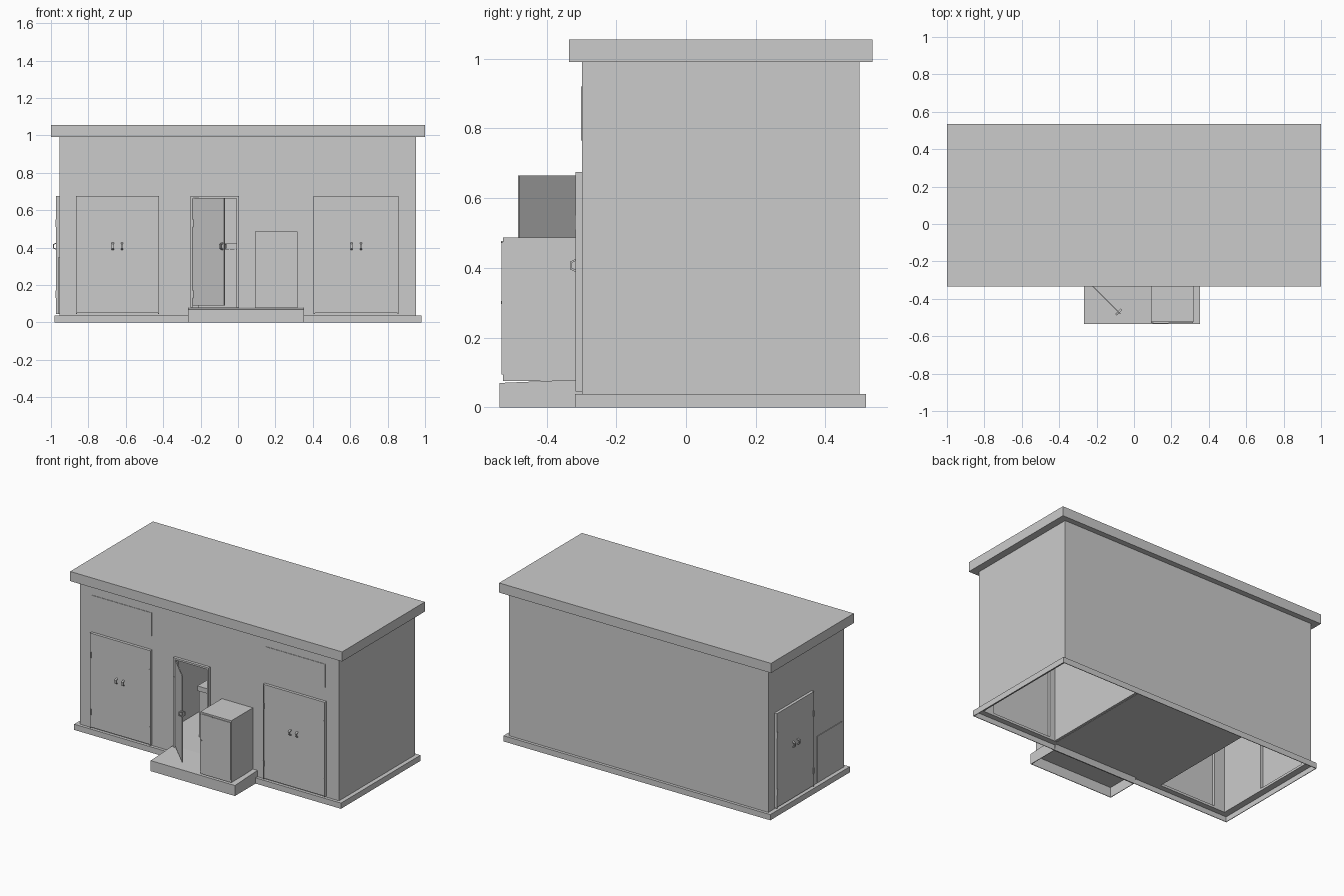
import bpy, bmesh, math
from mathutils import Matrix, Vector

default = bpy.data.objects.get("Cube")
if default:
    bpy.data.objects.remove(default, do_unlink=True)

GREY = (0.6, 0.6, 0.6, 1)
paint = bpy.data.materials.new("light_grey")
paint.use_nodes = True
paint.diffuse_color = GREY
paint.node_tree.nodes["Principled BSDF"].inputs["Base Color"].default_value = GREY

FLAT = Matrix.Identity(4)


def finish(name, bm, place):
    bmesh.ops.transform(bm, matrix=place, verts=bm.verts)
    bmesh.ops.recalc_face_normals(bm, faces=bm.faces)
    mesh = bpy.data.meshes.new(name)
    bm.to_mesh(mesh)
    bm.free()
    mesh.materials.append(paint)
    obj = bpy.data.objects.new(name, mesh)
    bpy.context.collection.objects.link(obj)
    return obj


def box(name, xs, ys, zs, place=FLAT):
    """Box between pairs of x, y and z limits."""
    bm = bmesh.new()
    bmesh.ops.create_cube(bm, size=1)
    for v in bm.verts:
        v.co = Vector([(a + b) / 2 + c * (b - a) for c, (a, b) in zip(v.co, (xs, ys, zs))])
    return finish(name, bm, place)


def prism(name, outline, xs, place=FLAT):
    """Outline of (y, z) points extruded along x."""
    bm = bmesh.new()
    face = bm.faces.new([bm.verts.new((xs[0], y, z)) for y, z in outline])
    new = bmesh.ops.extrude_face_region(bm, geom=[face])["geom"]
    bmesh.ops.translate(bm, vec=(xs[1] - xs[0], 0, 0),
                        verts=[g for g in new if isinstance(g, bmesh.types.BMVert)])
    return finish(name, bm, place)


def cut(target, limits):
    """Subtract boxes given by their x, y and z limits."""
    for limit in limits:
        cutter = box("cutter", *limit)
        mod = target.modifiers.new("cut", "BOOLEAN")
        mod.operation, mod.solver, mod.object = "DIFFERENCE", "EXACT", cutter
        bpy.context.view_layer.objects.active = target
        bpy.ops.object.modifier_apply(modifier=mod.name)
        bpy.data.objects.remove(cutter, do_unlink=True)


def handle(name, x, place):
    """Bent pull handle standing off a leaf."""
    outline = [(-0.016, 0.427), (-0.035, 0.418), (-0.035, 0.396), (-0.016, 0.387),
               (-0.016, 0.393), (-0.030, 0.400), (-0.030, 0.414), (-0.016, 0.421)]
    prism(name, outline, (x - 0.006, x + 0.006), place)


def frame(name, half, z0, z1, place, rim):
    """Rim of a doorway, open at the bottom sill."""
    depth = (-0.019, 0.02)
    for side in (-1, 1):
        box(name + "_jamb", sorted((side * half, side * (half - rim))), depth, (z0, z1), place)
    box(name + "_head", (rim - half, half - rim), depth, (z1 - rim, z1), place)


def hinges(name, x, place):
    for z in (0.15, 0.53):
        box(name + "_hinge", (x - 0.004, x + 0.004), (-0.021, -0.01), (z - 0.02, z + 0.02), place)


def double_door(name, half, place):
    """Two closed leaves with handles and hinges."""
    frame(name, half, 0.045, 0.675, place, 0.006)
    for side in (-1, 1):
        box(name + "_leaf", sorted((0, side * (half - 0.006))),
            (-0.017, 0.0), (0.05, 0.669), place)
        handle(name + "_handle", side * 0.025, place)
        hinges(name, side * (half - 0.005), place)


# Hollow walls, open below, with partitions between three rooms
walls = box("walls", (-0.955, 0.952), (-0.298, 0.498), (0.036, 0.993))
cut(walls, [((-0.935, -0.43), (-0.278, 0.478), (0, 1.1)),
            ((-0.415, 0.365), (-0.278, 0.478), (0, 1.1)),
            ((0.38, 0.932), (-0.278, 0.478), (0, 1.1)),
            ((-0.857, -0.433), (-0.35, -0.25), (0.05, 0.67)),
            ((0.417, 0.853), (-0.35, -0.25), (0.05, 0.67)),
            ((-0.243, -0.007), (-0.35, -0.25), (0.08, 0.665)),
            ((-1, -0.9), (0.053, 0.427), (0.05, 0.67))])

# Hollow plinth with a ledge, open under the two outer rooms
plinth = box("plinth", (-0.982, 0.98), (-0.318, 0.517), (0, 0.038))
cut(plinth, [((-0.978, 0.976), (-0.314, 0.513), (-0.1, 0.034)),
             ((-0.935, -0.44), (-0.278, 0.478), (-0.1, 0.1)),
             ((0.365, 0.932), (-0.278, 0.478), (-0.1, 0.1))])
box("middle_floor", (-0.43, 0.37), (-0.29, 0.485), (0.036, 0.08))
box("roof", (-1, 1), (-0.335, 0.535), (0.991, 1.055))

# Sloped porch slab, hollow below
porch = prism("porch", [(-0.535, 0), (-0.318, 0), (-0.298, 0.04), (-0.298, 0.08), (-0.535, 0.07)],
              (-0.268, 0.352))
cut(porch, [((-0.264, 0.348), (-0.531, -0.322), (-0.1, 0.066))])

# Double doors on the front and on the right end, with plates above
front_left = Matrix.Translation((0.632, -0.298, 0))
front_right = Matrix.Translation((-0.645, -0.298, 0))
side = Matrix.Translation((-0.955, 0.24, 0)) @ Matrix.Rotation(-math.pi / 2, 4, "Z")
double_door("left_door", 0.227, front_left)
double_door("right_door", 0.222, front_right)
double_door("side_door", 0.195, side)
for place in (front_left, front_right):
    box("vent_plate", (-0.22, 0.22), (-0.003, 0.005), (0.765, 0.92), place)

# Low hatch beside the end door
box("side_hatch", (0.25, 0.51), (-0.004, 0.005), (0.045, 0.35), side)

# Entrance with a leaf swung half open
entrance = Matrix.Translation((-0.125, -0.298, 0))
frame("entrance", 0.13, 0.08, 0.675, entrance, 0.012)
swing = Matrix.Translation((-0.241, -0.312, 0)) @ Matrix.Rotation(-math.pi / 4, 4, "Z")
box("entrance_leaf", (0, 0.238), (-0.003, 0.003), (0.09, 0.665), swing)
for turn in (0, math.pi):
    flip = Matrix.Translation((0.225, 0, 0)) @ Matrix.Rotation(turn, 4, "Z")
    handle("entrance_handle", 0, swing @ flip @ Matrix.Translation((0, 0.014, 0)))
hinges("entrance", -0.118, entrance)

# Counter inside the middle room
box("counter_top", (-0.215, 0.1), (-0.12, 0.15), (0.39, 0.422))
box("counter_body", (-0.21, 0.08), (-0.11, 0.14), (0.08, 0.39))
for x in (-0.045, -0.015):
    box("counter_rail", (x - 0.003, x + 0.003), (-0.116, -0.11), (0.1, 0.39))

# Equipment cabinet on the porch
box("cabinet", (0.09, 0.318), (-0.525, -0.29), (0.076, 0.487))
box("cabinet_panel", (0.092, 0.316), (-0.529, -0.52), (0.095, 0.475))
box("cabinet_lock", (0.099, 0.105), (-0.531, -0.525), (0.297, 0.305))
box("cabinet_trim", (0.105, 0.185), (-0.531, -0.525), (0.471, 0.477))
